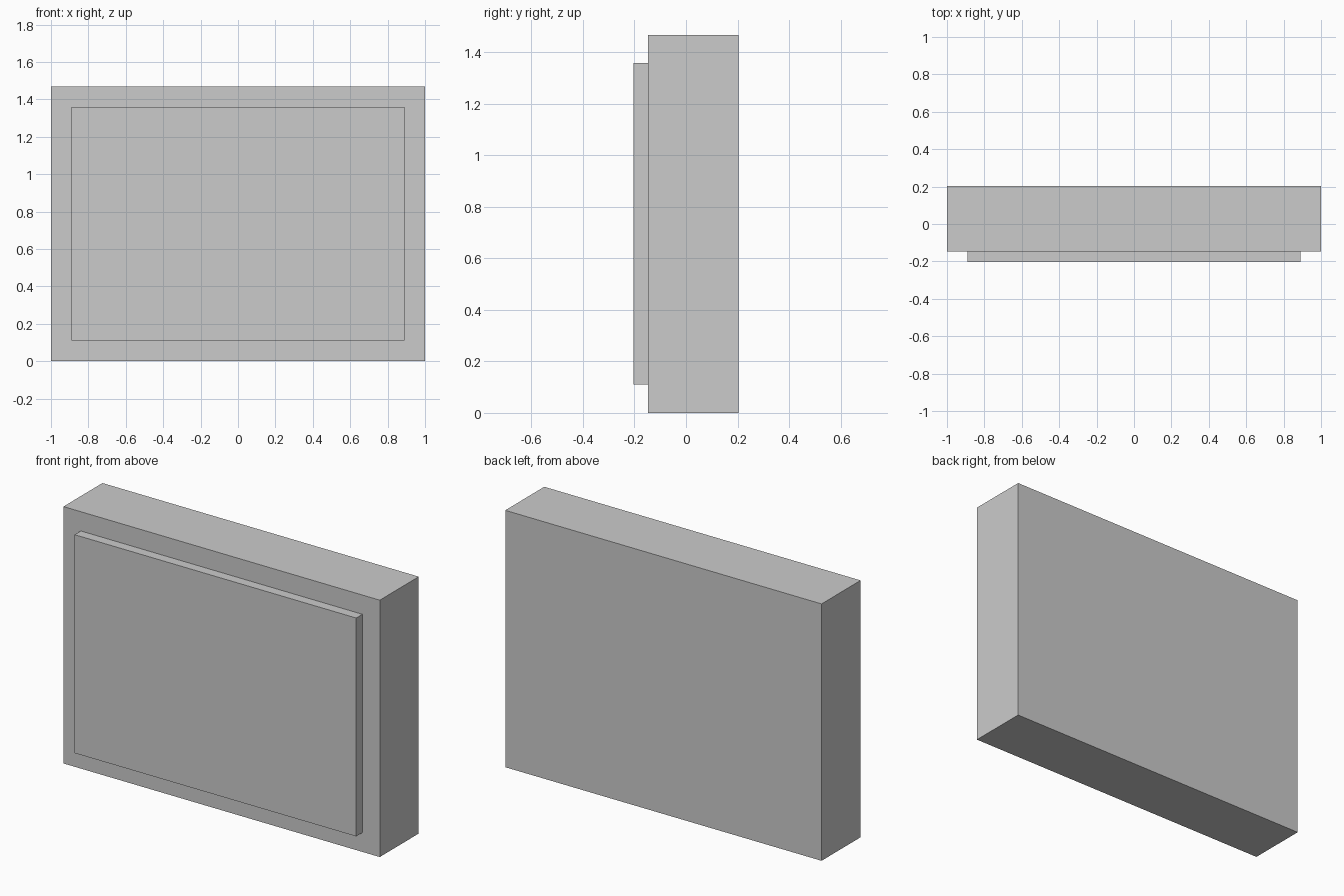
import bpy
import bmesh
from mathutils import Matrix, Vector

if "Cube" in bpy.data.objects:
    bpy.data.objects.remove(bpy.data.objects["Cube"])

WIDTH, HEIGHT = 2.0, 1.468
BACK, FRONT, PANEL_FRONT = 0.204, -0.148, -0.204
BORDER = 0.11

bm = bmesh.new()

# Main slab
size = Vector((WIDTH, BACK - FRONT, HEIGHT))
centre = Vector((0, (BACK + FRONT) / 2, HEIGHT / 2))
bmesh.ops.create_cube(bm, size=1,
                      matrix=Matrix.Translation(centre) @ Matrix.Diagonal(size).to_4x4())
bm.normal_update()

# Raised front panel: inset the front face evenly, then pull it forward
front = min(bm.faces, key=lambda f: f.calc_center_median().y)
bmesh.ops.inset_region(bm, faces=[front], thickness=BORDER, use_even_offset=True)
panel = bmesh.ops.extrude_discrete_faces(bm, faces=[front])["faces"][0]
bmesh.ops.translate(bm, verts=panel.verts, vec=(0, PANEL_FRONT - FRONT, 0))
bmesh.ops.recalc_face_normals(bm, faces=bm.faces)

mesh = bpy.data.meshes.new("panelled_slab")
bm.to_mesh(mesh)
bm.free()
bpy.context.collection.objects.link(bpy.data.objects.new("panelled_slab", mesh))
